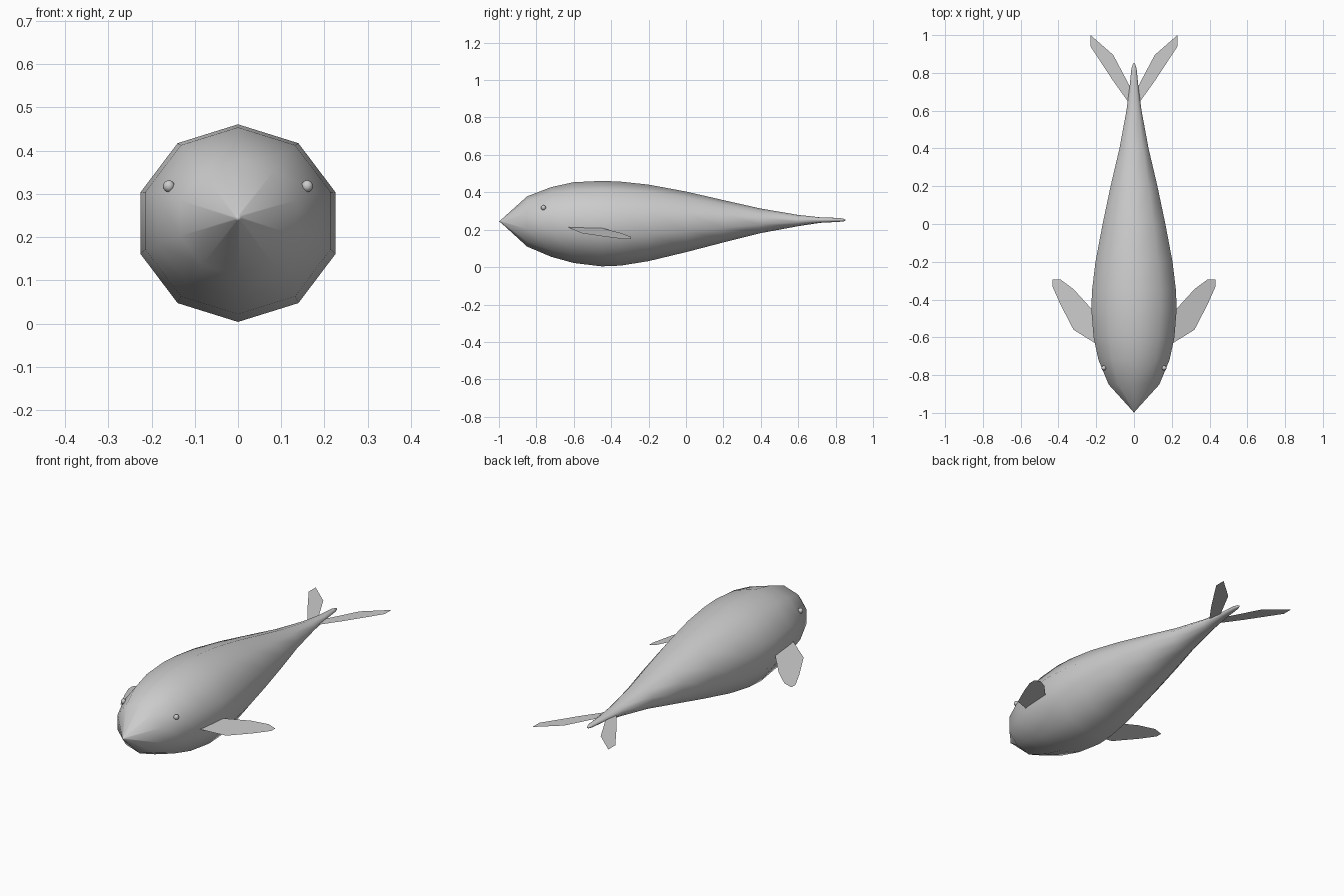
import bpy, bmesh, math

if "Cube" in bpy.data.objects:
    bpy.data.objects.remove(bpy.data.objects["Cube"])

SIDES = 10


def finish(name, bm, smooth):
    bmesh.ops.recalc_face_normals(bm, faces=bm.faces)
    mesh = bpy.data.meshes.new(name)
    bm.to_mesh(mesh)
    bm.free()
    for p in mesh.polygons:
        p.use_smooth = smooth
    ob = bpy.data.objects.new(name, mesh)
    bpy.context.collection.objects.link(ob)
    return ob


def mirror(ob):
    ob.modifiers.new("mirror", 'MIRROR').use_mirror_merge = False


# Body: ten-sided rings lofted from snout to tail (y, top z, bottom z, half width)
stations = [
    (-0.99, 0.252, 0.238, 0.007), (-0.85, 0.378, 0.11, 0.134),
    (-0.72, 0.428, 0.055, 0.188), (-0.60, 0.454, 0.022, 0.214),
    (-0.45, 0.461, 0.004, 0.226), (-0.35, 0.457, 0.008, 0.222),
    (-0.20, 0.441, 0.032, 0.204), (0.00, 0.404, 0.08, 0.166),
    (0.20, 0.358, 0.132, 0.124), (0.40, 0.313, 0.182, 0.077),
    (0.60, 0.279, 0.219, 0.040), (0.72, 0.266, 0.237, 0.024),
    (0.82, 0.263, 0.242, 0.014), (0.845, 0.258, 0.245, 0.007),
]
bm = bmesh.new()
rings = []
for y, top, bottom, half in stations:
    mid, rz, rx = (top + bottom) / 2, (top - bottom) / 2, half / math.cos(math.radians(18))
    rings.append([bm.verts.new((rx * math.sin(2 * math.pi * i / SIDES), y,
                                mid + rz * math.cos(2 * math.pi * i / SIDES)))
                  for i in range(SIDES)])
for a, b in zip(rings, rings[1:]):
    for i in range(SIDES):
        j = (i + 1) % SIDES
        bm.faces.new((a[i], a[j], b[j], b[i]))
for ring, y, z in ((rings[0], -1.0, 0.243), (rings[-1], 0.855, 0.252)):
    tip = bm.verts.new((0, y, z))
    for i in range(SIDES):
        bm.faces.new((ring[i], ring[(i + 1) % SIDES], tip))
finish("body", bm, True)


# Fins: paper-thin flat outlines, mirrored left to right
def fin(name, outline, height):
    bm = bmesh.new()
    bm.faces.new([bm.verts.new((x, y, height(x))) for x, y in outline])
    mirror(finish(name, bm, False))


fin("side_fins",
    [(0.19, -0.64), (0.22, -0.622), (0.32, -0.56), (0.39, -0.425), (0.432, -0.33),
     (0.432, -0.295), (0.39, -0.293), (0.32, -0.345), (0.22, -0.455), (0.19, -0.48)],
    lambda x: 0.21 - 0.285 * (x - 0.22))
fin("tail_flukes",
    [(0.01, 0.62), (0.033, 0.65), (0.11, 0.757), (0.23, 0.94), (0.23, 1.0),
     (0.11, 0.895), (0.028, 0.74), (0.01, 0.70)],
    lambda x: 0.25)

# Eyes: tiny flattened beads on the sides of the head
bm = bmesh.new()
bmesh.ops.create_uvsphere(bm, u_segments=8, v_segments=5, radius=0.014)
bmesh.ops.translate(bm, verts=bm.verts, vec=(0.16, -0.762, 0.318))
mirror(finish("eyes", bm, True))
